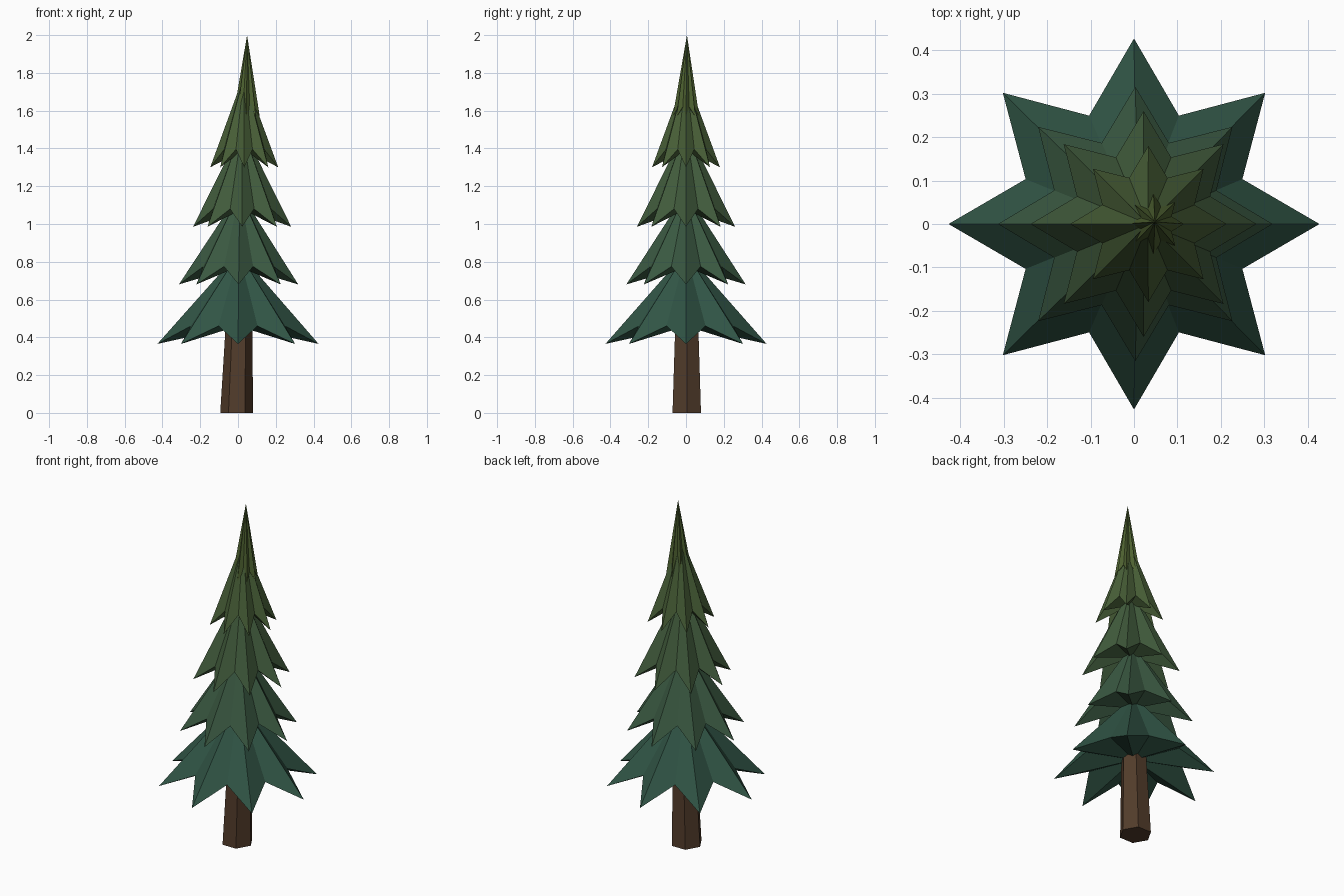
import bpy, bmesh
from math import cos, sin, pi

if "Cube" in bpy.data.objects:
    bpy.data.objects.remove(bpy.data.objects["Cube"])


def material(name, color):
    m = bpy.data.materials.new(name)
    m.diffuse_color = (*color, 1)
    m.use_nodes = True
    m.node_tree.nodes["Principled BSDF"].inputs["Base Color"].default_value = m.diffuse_color
    return m


def finish(name, bm, mat):
    bmesh.ops.recalc_face_normals(bm, faces=bm.faces[:])
    me = bpy.data.meshes.new(name)
    bm.to_mesh(me)
    bm.free()
    me.materials.append(mat)
    ob = bpy.data.objects.new(name, me)
    bpy.context.collection.objects.link(ob)


def star_tier(name, cx, r_tip, z_tip, r_notch, z_notch, apex, mat):
    """Eight-pointed drooping star skirt: fan up to the apex, fan under to the core."""
    bm = bmesh.new()
    ring = []
    for i in range(16):
        a = i * pi / 8
        r, z = (r_tip, z_tip) if i % 2 == 0 else (r_notch, z_notch)
        ring.append(bm.verts.new((cx + r * cos(a), r * sin(a), z)))
    top = bm.verts.new(apex)
    core = bm.verts.new((cx, 0, z_notch))
    for i in range(16):
        a, b = ring[i], ring[(i + 1) % 16]
        bm.faces.new((a, b, top))
        bm.faces.new((b, a, core))
    finish(name, bm, mat)


# Trunk: six-sided, tapered and leaning slightly
bm = bmesh.new()
rings = [[bm.verts.new((cx + r * cos(i * pi / 3), 0.004 + r * sin(i * pi / 3), z))
          for i in range(6)]
         for cx, r, z in ((-0.007, 0.087, 0), (0.006, 0.069, 0.5))]
bm.faces.new(rings[0])
bm.faces.new(rings[1])
for i in range(6):
    j = (i + 1) % 6
    bm.faces.new((rings[0][i], rings[0][j], rings[1][j], rings[1][i]))
finish("trunk", bm, material("bark", (0.085, 0.045, 0.024)))

# Foliage tiers, bottom to top: centre x, tip r, tip z, notch r, notch z, apex
tiers = [
    (0.000, 0.427, 0.365, 0.270, 0.460, (0.005, 0, 0.85)),
    (0.003, 0.316, 0.680, 0.202, 0.775, (0.010, 0, 1.17)),
    (0.022, 0.260, 0.985, 0.166, 1.080, (0.022, 0, 1.51)),
    (0.033, 0.180, 1.300, 0.115, 1.395, (0.032, 0, 1.79)),
    (0.045, 0.070, 1.570, 0.045, 1.620, (0.048, 0.005, 2.0)),
]
for n, t in enumerate(tiers):
    k = n / 4
    green = (0.03 + 0.045 * k, 0.09 + 0.03 * k, 0.06 - 0.03 * k)
    star_tier(f"foliage_tier_{n + 1}", *t, material(f"needles_{n + 1}", green))
